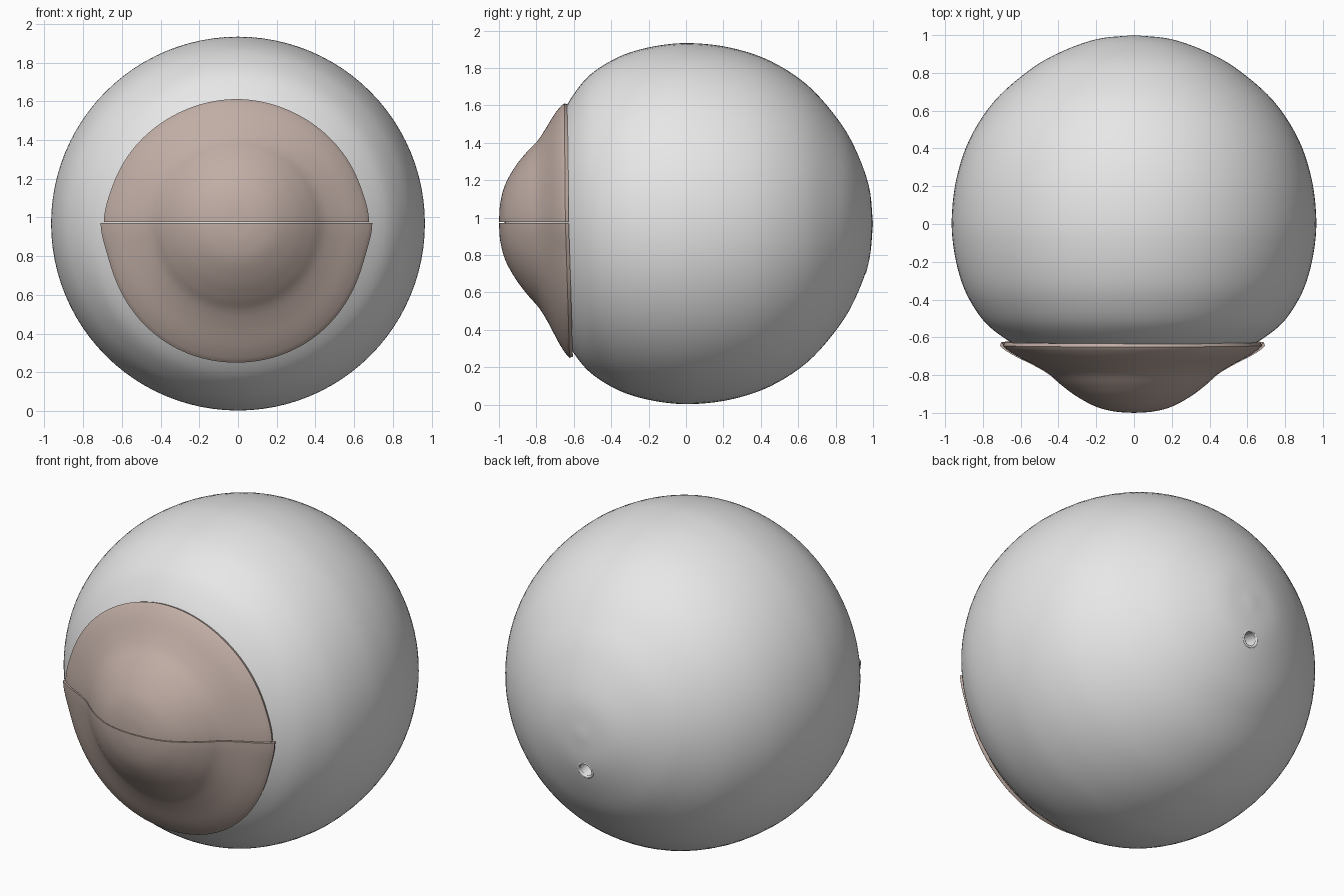
import bpy, bmesh, math
from mathutils import Vector

if "Cube" in bpy.data.objects:
    bpy.data.objects.remove(bpy.data.objects["Cube"])


def material(name, rgb):
    m = bpy.data.materials.new(name)
    m.diffuse_color = (*rgb, 1)
    m.use_nodes = True
    m.node_tree.nodes["Principled BSDF"].inputs["Base Color"].default_value = m.diffuse_color
    return m


WHITE = material("eye white", (0.8, 0.8, 0.8))
SKIN = material("lid skin", (0.53, 0.42, 0.375))


def spline(pts, n=5):
    # Catmull-Rom curve through (radius, y) points
    p = [Vector(a) for a in pts]
    p = [2 * p[0] - p[1]] + p + [2 * p[-1] - p[-2]]
    out = []
    for i in range(1, len(p) - 2):
        a, b, c, d = p[i - 1:i + 3]
        for k in range(n):
            t = k / n
            out.append(0.5 * (2 * b + (c - a) * t + (2 * a - 5 * b + 4 * c - d) * t * t
                              + (3 * b - a - 3 * c + d) * t ** 3))
    return out + [p[-2]]


def make_object(name, bm, mat, angle):
    bmesh.ops.remove_doubles(bm, verts=bm.verts, dist=1e-5)
    bmesh.ops.recalc_face_normals(bm, faces=bm.faces)
    me = bpy.data.meshes.new(name)
    bm.to_mesh(me)
    bm.free()
    me.materials.append(mat)
    ob = bpy.data.objects.new(name, me)
    bpy.context.collection.objects.link(ob)
    bpy.ops.object.select_all(action='DESELECT')
    ob.select_set(True)
    bpy.context.view_layer.objects.active = ob
    bpy.ops.object.shade_smooth_by_angle(angle=math.radians(angle))
    return ob


def skin_rows(bm, rows, closed):
    # Quads between rows of vertices
    for r0, r1 in zip(rows, rows[1:]):
        n = len(r0)
        for j in range(n if closed else n - 1):
            k = (j + 1) % n
            bm.faces.new((r0[j], r0[k], r1[k], r1[j]))


# Eyeball: turned around the y axis, with the cornea bulge under the lids
ball = spline([(0, 1.0), (.2, .978), (.4, .905), (.56, .81), (.74, .65), (.87, .45), (.94, .24),
               (.965, .03), (.953, -.14), (.915, -.3), (.86, -.42), (.78, -.53), (.67, -.615),
               (.58, -.665), (.47, -.74), (.37, -.83), (.25, -.915), (.12, -.96), (0, -.97)])
bm = bmesh.new()
SEG = 96
rows = [[bm.verts.new((max(r, 0) * math.cos(2 * math.pi * j / SEG), y,
                       .968 + max(r, 0) * math.sin(2 * math.pi * j / SEG)))
         for j in range(SEG)] for r, y in ball]
skin_rows(bm, rows, True)
eyeball = make_object("eyeball", bm, WHITE, 40)

# Nerve hole in the back, slightly below the middle
centre = Vector((0, .03, .968))
axis = Vector((-.012, .93, -.215)).normalized()
quat = axis.to_track_quat('Z', 'Y')
bpy.ops.mesh.primitive_cylinder_add(vertices=32, radius=.042, depth=.4,
                                    location=centre + axis * .965, rotation=quat.to_euler())
cutter = bpy.context.object
cutter.name = "nerve_hole_cutter"
cutter.data.materials.append(WHITE)
cutter.hide_render = True
mod = eyeball.modifiers.new("nerve hole", 'BOOLEAN')
mod.object = cutter
mod.operation = 'DIFFERENCE'
mod.solver = 'EXACT'
bpy.context.view_layer.objects.active = eyeball
bpy.ops.object.modifier_apply(modifier=mod.name)
bpy.data.objects.remove(cutter)

# Rounded rim of the hole
bpy.ops.mesh.primitive_torus_add(major_radius=.046, minor_radius=.008, major_segments=32,
                                 minor_segments=10, location=centre + axis * .961,
                                 rotation=quat.to_euler())
rim = bpy.context.object
rim.name = "nerve_hole_rim"
rim.data.materials.append(WHITE)
bpy.ops.object.shade_smooth()

# Closed lids: two half shells that follow the bulge and meet at a seam
lid = spline([(0, -1.0), (.1, -.993), (.2, -.967), (.3, -.912), (.38, -.85), (.44, -.795),
              (.51, -.75), (.6, -.7), (.65, -.665), (.67, -.645)])


def make_lid(name, sign, edge, side, tip, seam_gap):
    bm = bmesh.new()
    n = 64
    layers = []
    for inner in (0, 1):
        rows = []
        for r, y in lid:
            row = []
            for j in range(n + 1):
                a = math.pi * j / n
                c = abs(math.cos(a))
                # outline widens toward the seam and ends in a small corner
                rim_r = edge + (side - edge) * c ** 3 + tip * c ** 60
                w = (r / .67) ** 2
                rr = max(r, 0) * (1 + (rim_r / .67 - 1) * w)
                drop = w * (.022 if sign < 0 else -.006) * math.sin(a)
                rr *= 1 - .01 * inner
                row.append(bm.verts.new((rr * math.cos(a) - .008 * w, y + drop + .018 * inner,
                                         .974 + sign * (seam_gap + rr * math.sin(a)))))
            rows.append(row)
        skin_rows(bm, rows, False)
        layers.append(rows)
    # close the outer edge and the seam edges
    out, inn = layers
    skin_rows(bm, [out[-1], inn[-1]], False)
    for j in (0, n):
        skin_rows(bm, [[r[j] for r in out], [r[j] for r in inn]], False)
    skin_rows(bm, [out[0], inn[0]], False)
    bmesh.ops.dissolve_degenerate(bm, dist=1e-6, edges=bm.edges)
    make_object(name, bm, SKIN, 40)


make_lid("upper_lid", 1, .635, .67, .015, .002)
make_lid("lower_lid", -1, .722, .68, .022, .002)
